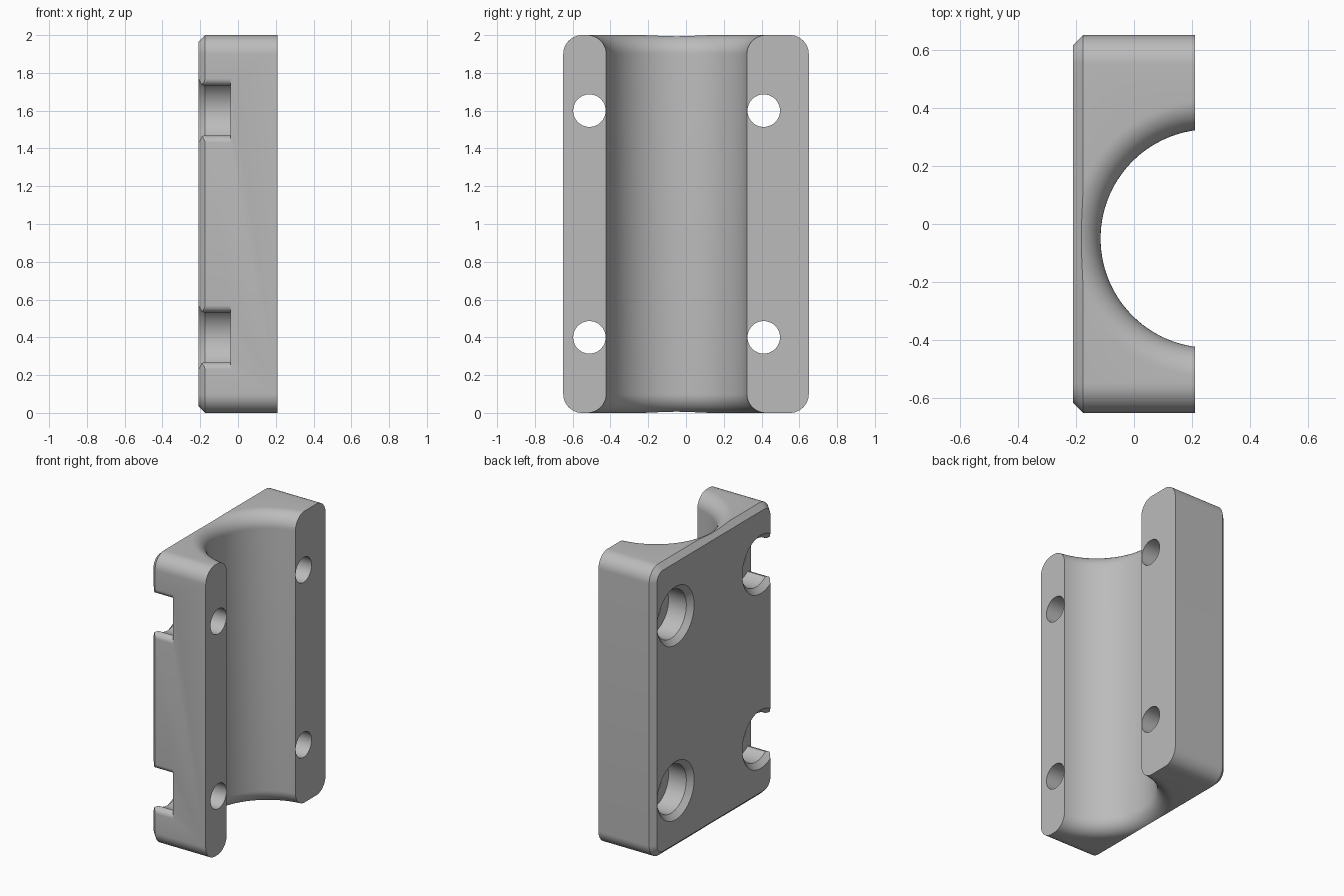
import bpy, bmesh, math
from mathutils import Matrix, Vector

if "Cube" in bpy.data.objects:
    bpy.data.objects.remove(bpy.data.objects["Cube"])

grey = bpy.data.materials.new("grey")
grey.diffuse_color = (0.5, 0.5, 0.5, 1)
grey.use_nodes = True
grey.node_tree.nodes["Principled BSDF"].inputs["Base Color"].default_value = grey.diffuse_color
HALF_X, HALF_Y, HEIGHT, ROUND, CHAMFER = 0.21, 0.65, 2.0, 0.10, 0.035
AXIS_Y = -0.05          # centre line of the groove


def loft(name, rings, matrix=Matrix()):
    """Skin a list of equal-length closed rings and cap both ends."""
    bm = bmesh.new()
    loops = [[bm.verts.new(matrix @ Vector(p)) for p in ring] for ring in rings]
    n = len(loops[0])
    for a, b in zip(loops, loops[1:]):
        for i in range(n):
            j = (i + 1) % n
            bm.faces.new((a[i], a[j], b[j], b[i]))
    bm.faces.new(loops[0])
    bm.faces.new(loops[-1])
    bmesh.ops.recalc_face_normals(bm, faces=bm.faces)
    mesh = bpy.data.meshes.new(name)
    bm.to_mesh(mesh)
    bm.free()
    mesh.materials.append(grey)
    ob = bpy.data.objects.new(name, mesh)
    bpy.context.collection.objects.link(ob)
    return ob


def lathe(name, profile, matrix, segments):
    """Revolve (radius, height) points around local z."""
    angles = [2 * math.pi * (i + 0.5) / segments for i in range(segments)]
    return loft(name, [[(r * math.cos(a), r * math.sin(a), h) for a in angles]
                       for r, h in profile], matrix)


def rounded_rect(x, inset):
    r, pts = ROUND - inset, []
    for k, (sy, sz) in enumerate(((1, 1), (-1, 1), (-1, -1), (1, -1))):
        cy, cz = sy * (HALF_Y - ROUND), HEIGHT / 2 + sz * (HEIGHT / 2 - ROUND)
        for i in range(13):
            a = math.pi / 2 * (k + i / 12)
            pts.append((x, cy + r * math.cos(a), cz + r * math.sin(a)))
    return pts


# block with rounded corners and a chamfered back plate edge
block = loft("clamp_block", [rounded_rect(HALF_X, 0),
                             rounded_rect(-HALF_X + CHAMFER, 0),
                             rounded_rect(-HALF_X, CHAMFER)])
cutters = []

# half-round groove, flared at both ends
R = 0.376
flare = [(R + ROUND * (1 - math.cos(t)), HEIGHT - ROUND + ROUND * math.sin(t))
         for t in (math.pi / 2 * i / 12 for i in range(13))]
top = flare + [(R + ROUND, HEIGHT + 0.1)]
profile = [(r, HEIGHT - z) for r, z in reversed(top)] + top
cutters.append(lathe("groove_cutter", profile,
                     Matrix.Translation((0.261, AXIS_Y, 0)), 128))

# side notches with rounded lips, then chamfered counterbores with bolt holes
FLOOR, LIP, HALF_NOTCH = -0.04, 0.038, 0.17
for z in (0.4, 1.6):
    lip = [(-HALF_Y + LIP - LIP * math.sin(t), HALF_NOTCH - LIP * math.cos(t))
           for t in (math.pi / 2 * i / 8 for i in range(9))]
    half = [(-0.56, HALF_NOTCH - LIP)] + lip + [(-0.75, HALF_NOTCH)]
    outline = half + [(y, -h) for y, h in reversed(half)]
    cutters.append(loft("notch_cutter", [[(x, y, z + h) for y, h in outline]
                                         for x in (-0.3, FLOOR)]))
for z in (0.4, 1.6):
    for side in (-1, 1):
        hole = [(0.265, -0.275), (0.165, -0.175), (0.165, FLOOR),
                (0.086, FLOOR), (0.086, 0.3)]
        place = (Matrix.Translation((0, AXIS_Y + side * 0.4615, z))
                 @ Matrix.Rotation(math.pi / 2, 4, 'Y'))
        cutters.append(lathe("bolt_hole_cutter", hole, place, 64))

for cutter in cutters:
    mod = block.modifiers.new(cutter.name, 'BOOLEAN')
    mod.operation, mod.solver, mod.object = 'DIFFERENCE', 'EXACT', cutter
    cutter.hide_render = True

# bake the cuts, remove the helpers and smooth the curved faces
bpy.context.view_layer.objects.active = block
block.select_set(True)
for mod in list(block.modifiers):
    bpy.ops.object.modifier_apply(modifier=mod.name)
for cutter in cutters:
    bpy.data.objects.remove(cutter)
bpy.ops.object.shade_smooth_by_angle(angle=math.radians(25))
